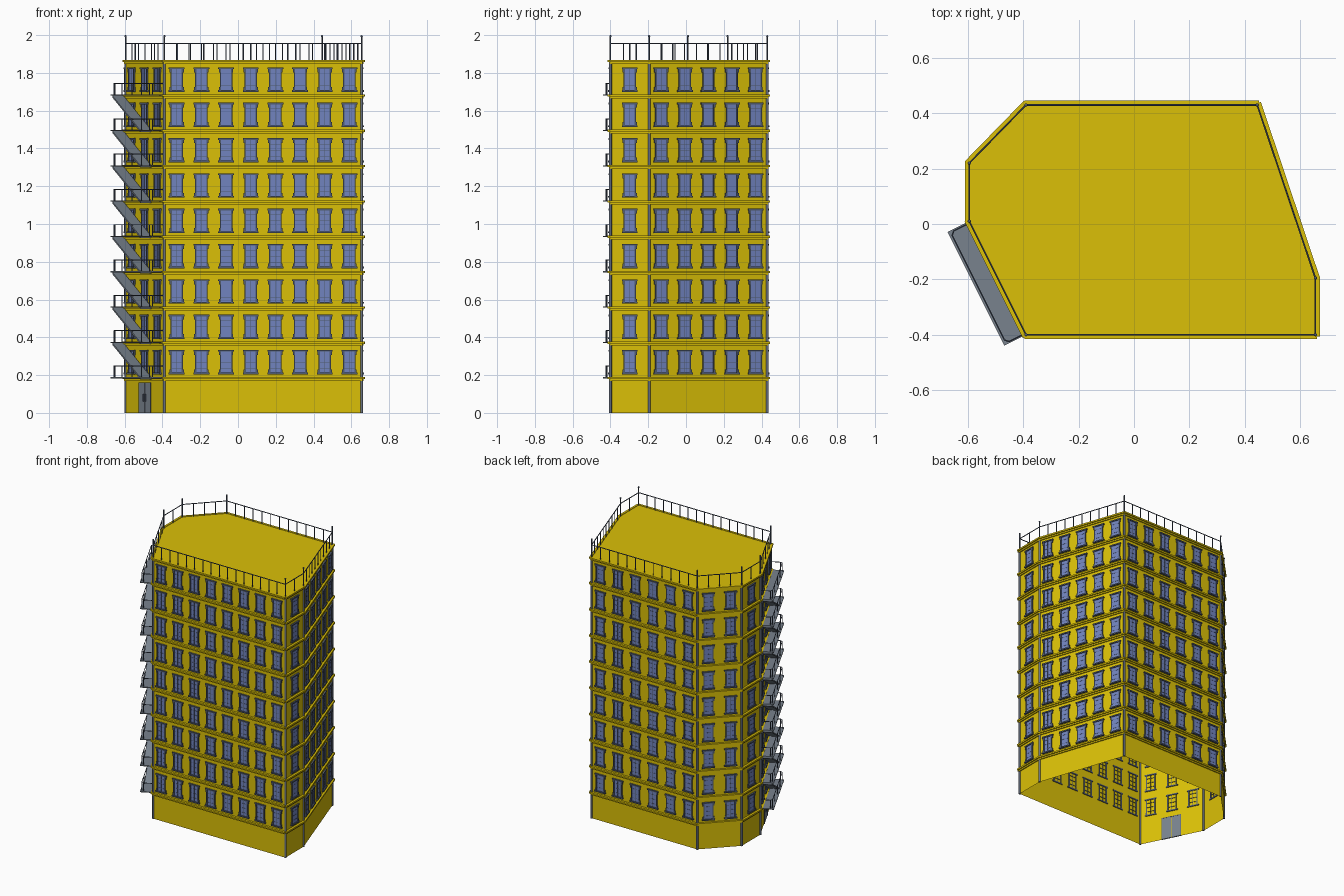
import bpy
import bmesh
from mathutils import Matrix, Vector

if "Cube" in bpy.data.objects:
    bpy.data.objects.remove(bpy.data.objects["Cube"])


def material(name, rgb):
    m = bpy.data.materials.new(name)
    m.use_nodes = True
    m.diffuse_color = (*rgb, 1)
    node = next(n for n in m.node_tree.nodes if n.type == 'BSDF_PRINCIPLED')
    node.inputs["Base Color"].default_value = (*rgb, 1)
    return m


YELLOW = material("yellow wall", (0.71, 0.53, 0.002))
GLASS = material("blue glass", (0.165, 0.23, 0.52))
SLATE = material("slate trim", (0.085, 0.11, 0.165))
STEEL = material("grey steel", (0.19, 0.225, 0.27))
PIPE = material("corner grey", (0.14, 0.17, 0.23))

CORNERS = [Vector(p) for p in [(-0.39, -0.40, 0), (0.655, -0.40, 0), (0.655, -0.195, 0),
           (0.445, 0.43, 0), (-0.39, 0.43, 0), (-0.595, 0.22, 0), (-0.595, 0.01, 0)]]
ROOF = 1.865
STOREY = 0.187
FLOORS = [0.183 + STOREY * i for i in range(9)]
RAIL = 1.955


class Side:
    """One wall: u runs along it, n points out of it."""
    def __init__(self, a, b):
        self.a, self.length = a, (b - a).length
        self.u = (b - a).normalized()
        self.n = Vector((self.u.y, -self.u.x, 0))
        self.windows = max(1, int(self.length / 0.128))

    def at(self, u, n, z):
        return self.a + self.u * u + self.n * n + Vector((0, 0, z))


SIDES = [Side(p, CORNERS[(i + 1) % len(CORNERS)]) for i, p in enumerate(CORNERS)]
ESCAPE = SIDES[-1]


def finish(bm, name, mat, smooth=False):
    me = bpy.data.meshes.new(name)
    bm.to_mesh(me)
    bm.free()
    me.materials.append(mat)
    ob = bpy.data.objects.new(name, me)
    bpy.context.collection.objects.link(ob)
    if smooth:
        bpy.ops.object.select_all(action='DESELECT')
        ob.select_set(True)
        bpy.context.view_layer.objects.active = ob
        bpy.ops.object.shade_smooth_by_angle()


def box(bm, side, u, n, z):
    """Box on a wall from ranges along, out of and up the wall."""
    size = Vector((u[1] - u[0], n[1] - n[0], z[1] - z[0]))
    rot = Matrix((side.u, side.n, (0, 0, 1))).transposed().to_4x4()
    mid = side.at(sum(u) / 2, sum(n) / 2, sum(z) / 2)
    geo = bmesh.ops.create_cube(bm, size=1, matrix=Matrix.Translation(mid) @ rot
                                @ Matrix.Diagonal((*size, 1)))
    faces = list({f for v in geo["verts"] for f in v.link_faces})
    bmesh.ops.recalc_face_normals(bm, faces=faces)


def rod(bm, a, b, r, sides=12):
    d = b - a
    m = Matrix.Translation((a + b) / 2) @ d.to_track_quat('Z', 'Y').to_matrix().to_4x4()
    bmesh.ops.create_cone(bm, cap_ends=True, segments=sides, radius1=r, radius2=r,
                          depth=d.length, matrix=m)


# Shell of walls and roof, open underneath
bm = bmesh.new()
low = [bm.verts.new(p) for p in CORNERS]
top = [bm.verts.new(p + Vector((0, 0, ROOF))) for p in CORNERS]
for i in range(len(low)):
    j = (i + 1) % len(low)
    bm.faces.new((low[i], low[j], top[j], top[i]))
bm.faces.new(top)
finish(bm, "walls_and_roof", YELLOW)

# Stepped ledges at every storey and the roof edge
bm = bmesh.new()
for side in SIDES:
    for z in FLOORS + [ROOF - 0.004]:
        box(bm, side, (-0.006, side.length + 0.006), (0.0005, 0.016), (z - 0.004, z + 0.007))
        box(bm, side, (-0.003, side.length + 0.003), (0.0005, 0.008), (z - 0.014, z - 0.004))
finish(bm, "storey_ledges", YELLOW)

# Windows: panes, frames, lintels, sills, corner brackets and glazing bars
panes, frames = bmesh.new(), bmesh.new()
for side in SIDES:
    step = side.length / side.windows
    for k in range(side.windows):
        c = step * (k + 0.5)
        for z in FLOORS:
            b, t = z + 0.021, z + 0.150
            box(panes, side, (c - 0.028, c + 0.028), (0.001, 0.004), (b, t))
            for s in (-1, 1):
                e = sorted((c + s * 0.026, c + s * 0.033))
                box(frames, side, e, (-0.005, 0.008), (b, t))
                e = sorted((c + s * 0.033, c + s * 0.038))
                box(frames, side, e, (0, 0.008), (b + 0.009, b + 0.026))
                box(frames, side, e, (0, 0.008), (t - 0.026, t - 0.009))
            box(frames, side, (c - 0.042, c + 0.042), (-0.005, 0.012), (b, b + 0.009))
            box(frames, side, (c - 0.042, c + 0.042), (-0.005, 0.010), (t - 0.009, t))
            # Slim glazing bars run through the wall
            box(frames, side, (c - 0.0008, c + 0.0008), (-0.004, 0.005), (b, t))
            for h in (1, 2, 3):
                y = b + (t - b) * h / 4
                box(frames, side, (c - 0.027, c + 0.027), (-0.004, 0.005), (y - 0.0008, y + 0.0008))
finish(panes, "window_panes", GLASS)
finish(frames, "window_frames", SLATE)

# Corner pipes
bm = bmesh.new()
for p in CORNERS:
    rod(bm, p.copy(), p + Vector((0, 0, ROOF)), 0.007, 16)
finish(bm, "corner_pipes", PIPE, smooth=True)

# Roof railing with tall corner poles and ball tips
bm = bmesh.new()
for side in SIDES:
    rod(bm, side.at(0, 0, RAIL), side.at(side.length, 0, RAIL), 0.003)
    count = side.windows * 2
    for k in range(1, count):
        u = side.length * k / count
        rod(bm, side.at(u, 0, ROOF), side.at(u, 0, RAIL), 0.003)
    rod(bm, side.at(0, 0, ROOF), side.at(0, 0, 1.99), 0.004)
    bmesh.ops.create_icosphere(bm, subdivisions=2, radius=0.006,
                               matrix=Matrix.Translation(side.at(0, 0, 1.994)))
finish(bm, "roof_railing", SLATE, smooth=True)

# Double entrance door
mid = ESCAPE.length / 2 + 0.003
leaves, trim = bmesh.new(), bmesh.new()
for s in (-1, 1):
    box(leaves, ESCAPE, sorted((mid + s * 0.003, mid + s * 0.066)), (-0.005, 0.003), (0, 0.158))
    box(trim, ESCAPE, sorted((mid + s * 0.066, mid + s * 0.070)), (-0.006, 0.005), (0, 0.162))
    box(trim, ESCAPE, sorted((mid + s * 0.010, mid + s * 0.014)), (0.003, 0.008), (0.06, 0.10))
box(trim, ESCAPE, (mid - 0.070, mid + 0.070), (-0.006, 0.005), (0.158, 0.162))
finish(leaves, "door_leaves", STEEL)
finish(trim, "door_trim", SLATE)

# Fire escape: landings, sloping flights and railings
landings, flights, rails = bmesh.new(), bmesh.new(), bmesh.new()
L, OUT = ESCAPE.length, 0.088
EDGE, INSET, BEND = OUT - 0.010, 0.006, 0.012
for i, z in enumerate(FLOORS):
    box(landings, ESCAPE, (0, L), (0.008, OUT), (z, z + 0.006))
    r = z + 0.065
    # Handrail turns its outer corners with a short bend
    ring = [(INSET, 0.002), (INSET, EDGE - BEND), (INSET + BEND, EDGE),
            (L - INSET - BEND, EDGE), (L - INSET, EDGE - BEND), (L - INSET, 0.002)]
    for (u0, n0), (u1, n1) in zip(ring, ring[1:]):
        rod(rails, ESCAPE.at(u0, n0, r), ESCAPE.at(u1, n1, r), 0.0025)
    for u, n in ring[1:-1] + [(L * k / 4, EDGE) for k in (1, 2, 3)]:
        rod(rails, ESCAPE.at(u, n, z), ESCAPE.at(u, n, r), 0.0025)
    if i < len(FLOORS) - 1:
        ends = [(0, z + STOREY), (L * 0.72, z + 0.004)]
        outline = [(ends[0], 0.012), (ends[0], EDGE), (ends[1], EDGE), (ends[1], 0.012)]
        loop = [flights.verts.new(ESCAPE.at(u, n, h + d)) for d in (0, -0.01)
                for (u, h), n in outline]
        flights.faces.new(loop[:4])
        flights.faces.new(loop[:3:-1])
        for k in range(4):
            m = (k + 1) % 4
            flights.faces.new((loop[m], loop[k], loop[k + 4], loop[m + 4]))
bmesh.ops.recalc_face_normals(flights, faces=flights.faces[:])
finish(landings, "escape_landings", STEEL)
finish(flights, "escape_flights", STEEL)
finish(rails, "escape_railings", SLATE, smooth=True)
